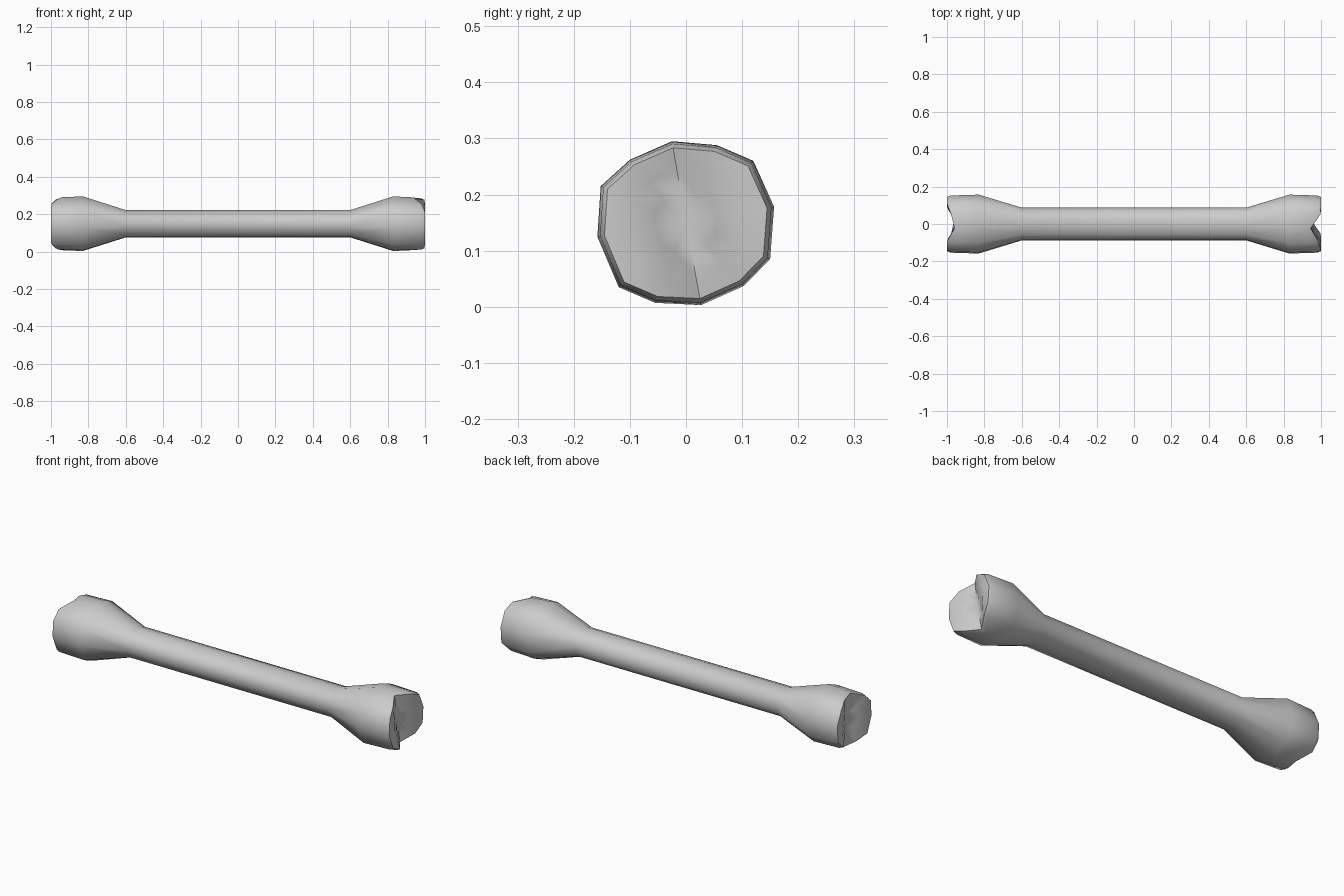
import bpy, bmesh, math

cube = bpy.data.objects.get("Cube")
if cube:
    bpy.data.objects.remove(cube, do_unlink=True)

# Material
ivory = bpy.data.materials.new("pale_grey")
ivory.use_nodes = True
colour = (0.6, 0.6, 0.6, 1)
ivory.diffuse_color = colour
ivory.node_tree.nodes["Principled BSDF"].inputs["Base Color"].default_value = colour

MID = 0.149
# Slightly irregular twelve-sided cross-section (y, z) of the knuckles
SECTION = [(-0.025, 0.295), (0.055, 0.288), (0.12, 0.26), (0.157, 0.178),
           (0.15, 0.085), (0.103, 0.037), (0.027, 0.003), (-0.055, 0.007),
           (-0.12, 0.035), (-0.158, 0.125), (-0.152, 0.215), (-0.1, 0.262)]


def groove(y, z, depth, tilt):
    """Depth of the V-shaped valley between the two lobes of a knuckle."""
    v = abs(y + tilt * (z - MID))
    return depth * min(1, max(0, 1 - (v - 0.012) / 0.075))


def ring(bm, side, x, sy, sz, depth=0, tilt=0):
    verts = []
    for py, pz in SECTION:
        y, z = py * sy, MID + (pz - MID) * sz
        verts.append(bm.verts.new((side * (x - groove(y, z, depth, tilt)), y, z)))
    return verts


def bridge(bm, a, b):
    n = len(a)
    for i in range(n):
        bm.faces.new((a[i], a[(i + 1) % n], b[(i + 1) % n], b[i]))


bm = bmesh.new()
shaft_ends = []
for side, depth, tilt in ((-1, 0.047, 0), (1, 0.055, 0.25)):
    # Flared knuckle, from the shaft to the grooved end cap
    rings = [ring(bm, side, 0.6, 0.555, 0.5),
             ring(bm, side, 0.83, 1, 1),
             ring(bm, side, 0.98, 0.97, 0.97, depth, tilt)]
    for scale in (0.92, 0.65, 0.35):
        rings.append(ring(bm, side, 1, scale, scale, depth, tilt))
    for a, b in zip(rings, rings[1:]):
        bridge(bm, a, b)
    centre = bm.verts.new((side * (1 - depth), 0, MID))
    last = rings[-1]
    for i, v in enumerate(last):
        bm.faces.new((v, last[(i + 1) % len(last)], centre))
    shaft_ends.append(rings[0])

# Straight shaft joining the knuckles
bridge(bm, *shaft_ends)
bmesh.ops.recalc_face_normals(bm, faces=bm.faces[:])

mesh = bpy.data.meshes.new("bone")
bm.to_mesh(mesh)
bm.free()
mesh.materials.append(ivory)
bone = bpy.data.objects.new("bone", mesh)
bpy.context.collection.objects.link(bone)

bpy.ops.object.select_all(action="DESELECT")
bone.select_set(True)
bpy.context.view_layer.objects.active = bone
bpy.ops.object.shade_smooth_by_angle(angle=math.radians(55))
